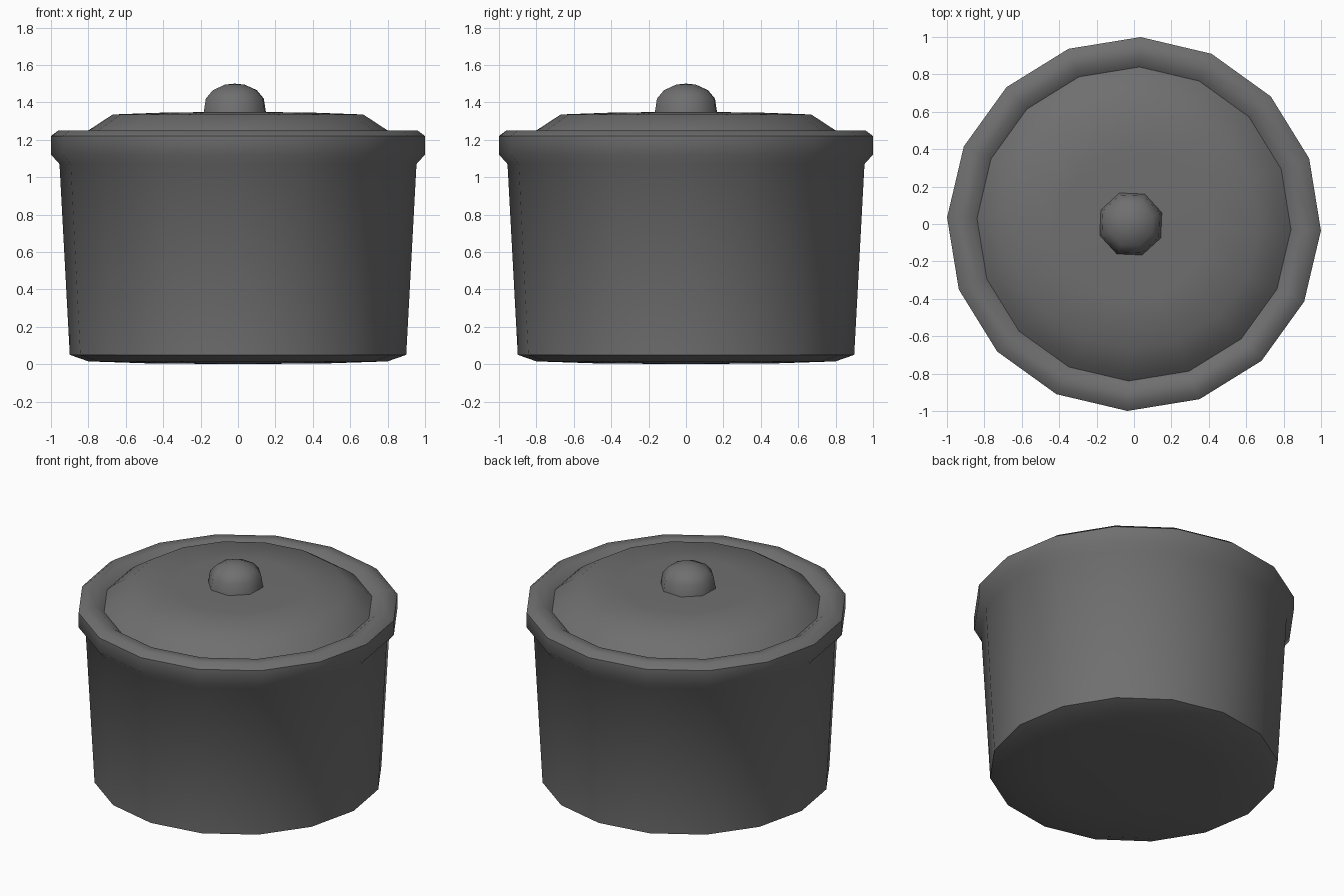
import bpy, bmesh, math

if "Cube" in bpy.data.objects:
    bpy.data.objects.remove(bpy.data.objects["Cube"])

grey = bpy.data.materials.new("dark grey metal")
grey.diffuse_color = (0.16, 0.16, 0.16, 1)
grey.use_nodes = True
grey.node_tree.nodes["Principled BSDF"].inputs["Base Color"].default_value = grey.diffuse_color


def lathe(name, profile, sides, turn, cx=0.0, sharp=50):
    """Spin an (r, z) profile into a smooth-shaded solid; r = 0 closes to a point."""
    bm = bmesh.new()
    rings = []
    for r, z in profile:
        if r == 0:
            rings.append([bm.verts.new((cx, 0, z))] * sides)
        else:
            rings.append([bm.verts.new((cx + r * math.cos(turn + 2 * math.pi * i / sides),
                                        r * math.sin(turn + 2 * math.pi * i / sides), z))
                          for i in range(sides)])
    for a, b in zip(rings, rings[1:]):
        for i in range(sides):
            j = (i + 1) % sides
            bm.faces.new(list(dict.fromkeys((a[i], a[j], b[j], b[i]))))
    bmesh.ops.recalc_face_normals(bm, faces=bm.faces)
    me = bpy.data.meshes.new(name)
    bm.to_mesh(me)
    bm.free()
    me.materials.append(grey)
    ob = bpy.data.objects.new(name, me)
    bpy.context.collection.objects.link(ob)
    bpy.ops.object.select_all(action='DESELECT')
    ob.select_set(True)
    bpy.context.view_layer.objects.active = ob
    bpy.ops.object.shade_smooth_by_angle(angle=math.radians(sharp))
    return ob


tilt = math.radians(-2)

# Tapered pot with a thick rolled rim, closed under the lid
lathe("pot_body", [(0, 0.0), (0.50, 0.005), (0.80, 0.015), (0.90, 0.05),
                   (0.955, 1.07), (1.0, 1.12), (1.0, 1.22), (0.96, 1.25),
                   (0.89, 1.25), (0.84, 1.215)], 16, tilt)

# Shallow domed lid sitting inside the rim
lathe("lid", [(0.84, 1.215), (0.80, 1.25), (0.67, 1.335),
              (0.40, 1.345), (0, 1.35)], 16, tilt)

# Eight-sided knob, slightly off centre
lathe("lid_knob", [(0.178, 1.34), (0.165, 1.42), (0.125, 1.465),
                   (0.055, 1.495), (0, 1.50)], 8, math.radians(20), -0.017)
